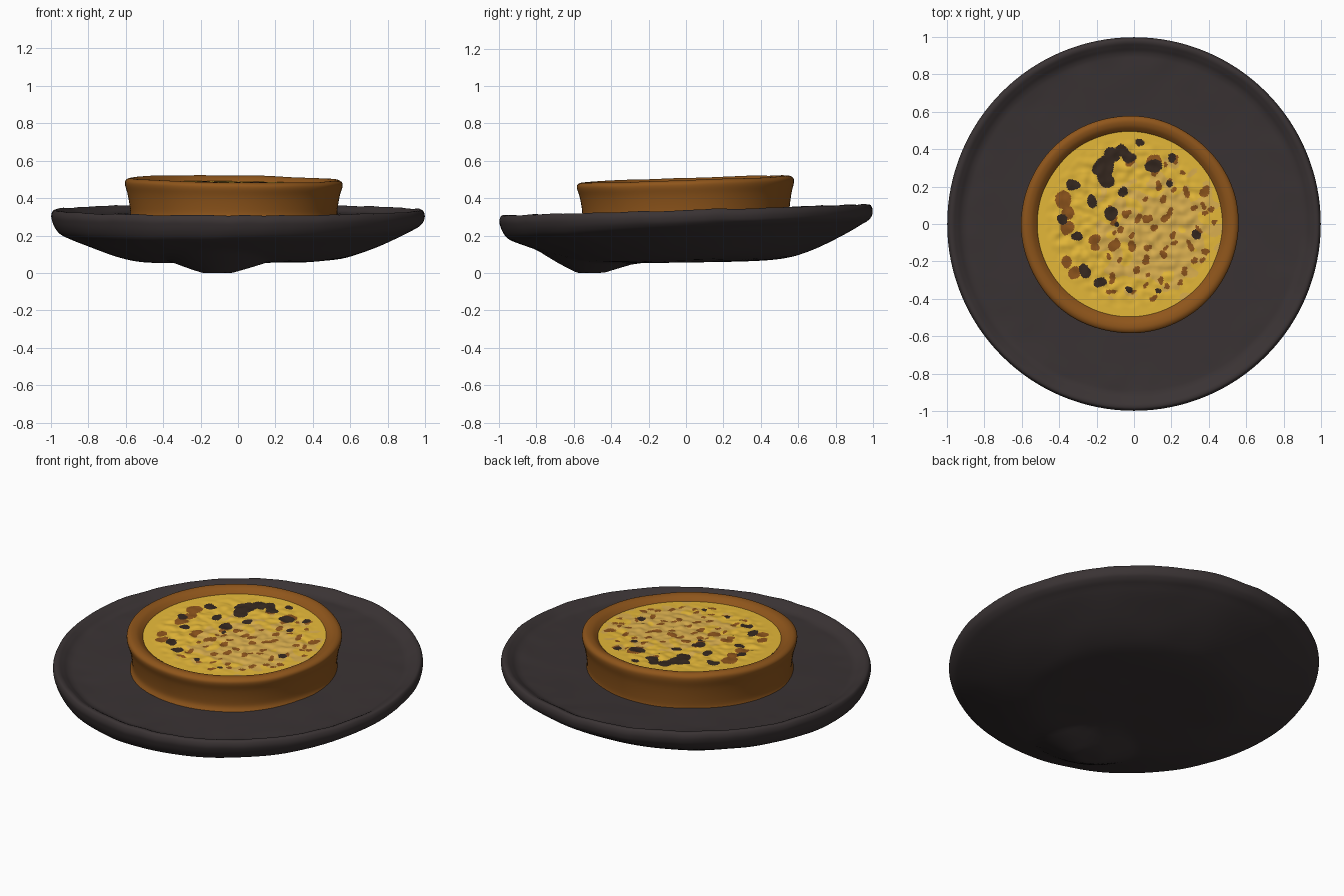
import bpy, bmesh, math, random
from mathutils import Vector, noise

random.seed(7)
if "Cube" in bpy.data.objects:
    bpy.data.objects.remove(bpy.data.objects["Cube"])


def material(name, rgb):
    m = bpy.data.materials.new(name)
    m.use_nodes = True
    m.diffuse_color = (*rgb, 1)
    bsdf = m.node_tree.nodes["Principled BSDF"]
    bsdf.inputs["Base Color"].default_value = (*rgb, 1)
    bsdf.inputs["Roughness"].default_value = 0.8
    return m


slate = material("charcoal stoneware", (0.042, 0.033, 0.034))
pastry = material("baked pastry", (0.275, 0.092, 0.011))
custard = material("yellow custard", (0.80, 0.49, 0.042))
tan = material("pale custard", (0.72, 0.44, 0.08))
toasted = material("toasted patch", (0.27, 0.09, 0.012))
burnt = material("burnt spot", (0.036, 0.021, 0.014))


def wobble(x, y, z, scale, seed=0):
    return noise.noise(Vector((x * scale, y * scale, z * scale + seed)))


def smooth_profile(points, steps):
    """Catmull-Rom curve through the profile points."""
    pts = [Vector(p) for p in points]
    out = []
    for i in range(len(pts) - 1):
        a, b, c, d = pts[max(i - 1, 0)], pts[i], pts[i + 1], pts[min(i + 2, len(pts) - 1)]
        for k in range(steps):
            t = k / steps
            out.append(0.5 * (2 * b + (c - a) * t + (2 * a - 5 * b + 4 * c - d) * t * t
                              + (3 * b - a - 3 * c + d) * t ** 3))
    return out + [pts[-1]]


def lathe(name, profile, segments, mats, shape, rule=None):
    """Revolve a profile, move each vertex with shape(), colour faces with rule()."""
    bm = bmesh.new()
    rings = []
    for r, z in profile:
        if r < 1e-4:
            rings.append([bm.verts.new(shape(0, 0, z))] * segments)
        else:
            angles = [math.tau * i / segments for i in range(segments)]
            rings.append([bm.verts.new(shape(r * math.cos(a), r * math.sin(a), z)) for a in angles])
    for lower, upper in zip(rings, rings[1:]):
        for i in range(segments):
            j = (i + 1) % segments
            corners = list(dict.fromkeys((lower[i], lower[j], upper[j], upper[i])))
            face = bm.faces.new(corners)
            face.smooth = True
            if rule:
                face.material_index = rule(face.calc_center_median())
    bmesh.ops.recalc_face_normals(bm, faces=bm.faces)
    mesh = bpy.data.meshes.new(name)
    bm.to_mesh(mesh)
    bm.free()
    for m in mats:
        mesh.materials.append(m)
    obj = bpy.data.objects.new(name, mesh)
    bpy.context.collection.objects.link(obj)
    return obj


# Plate: shallow tilted dish with a raised lip and an off-centre foot
def plate_shape(x, y, z):
    r = math.hypot(x, y)
    under = min(1, max(0, (0.28 - z) / 0.06))
    foot = (0.27 - math.hypot(x + 0.11, y + 0.53)) / 0.25
    tilt = 0.03 * y * min(1, z / 0.3)
    lip = 0.005 * wobble(x, y, 0, 9, 2) if r > 0.8 else 0
    z += tilt + 0.004 * wobble(x, y, z, 5) + lip * (1 - under)
    z += under * (r * (0.018 * x + 0.026 * y) - 0.075 * max(0, foot))
    return x, y, max(z, 0)


plate_profile = [(0, 0.058), (0.3, 0.058), (0.52, 0.067), (0.66, 0.1), (0.82, 0.162), (0.94, 0.218),
                 (0.982, 0.256), (0.998, 0.3), (0.99, 0.331), (0.97, 0.336), (0.945, 0.324),
                 (0.91, 0.306), (0.85, 0.301), (0.6, 0.295), (0.3, 0.293), (0, 0.293)]
lathe("plate", smooth_profile(plate_profile, 5), 128, [slate], plate_shape)


# Crust: flared pastry wall with a rounded rim
def crust_shape(x, y, z):
    k = 1 + 0.008 * wobble(x, y, z, 3, 1)
    lift = (z - 0.3) / 0.2
    z += lift * (0.033 * y - 0.012 * x + 0.005 * wobble(x, y, 0, 4, 3))
    return x * k - 0.022, y * k - 0.002, z


crust_profile = [(0.565, 0.28), (0.553, 0.31), (0.556, 0.36), (0.566, 0.42), (0.579, 0.467),
                 (0.576, 0.49), (0.555, 0.502), (0.527, 0.498), (0.505, 0.484), (0.49, 0.468), (0.48, 0.44)]
lathe("pastry_crust", smooth_profile(crust_profile, 4), 112, [pastry], crust_shape)

# Filling: custard disc with toasted and burnt marks (x, y, radius)
burnt_spots = [(-.16, .3, .055), (-.12, .36, .045), (-.06, .39, .038), (-.03, .36, .033), (-.15, .24, .04),
               (-.07, .17, .028), (.03, .44, .02), (.1, .31, .04), (.21, .35, .028), (.2, .22, .02),
               (-.33, .21, .035), (-.23, .12, .033), (-.12, .06, .036), (-.09, 0, .015), (-.38, .02, .03),
               (-.3, -.06, .02), (-.26, -.25, .036), (-.18, -.31, .03), (-.03, -.35, .02), (.34, -.06, .022),
               (.12, -.35, .015)]
toasted_spots = [(-.38, .13, .045), (-.35, .06, .04), (-.35, -.02, .035), (-.21, -.08, .033), (-.2, -.13, .028),
                 (-.36, -.2, .033), (-.32, -.26, .03), (.1, .34, .035), (-.02, .33, .022), (-.12, -.27, .02)]
for i in range(9):
    for j in range(11):
        x = -0.13 + 0.07 * i + random.uniform(-.028, .028)
        y = -0.42 + 0.075 * j + random.uniform(-.028, .028)
        if math.hypot(x, y) < 0.43 and not (x < 0.05 and y > 0.1) and random.random() < 0.85:
            size = random.uniform(0.011, 0.023)
            turn = random.uniform(0.3, 2)
            toasted_spots.append((x, y, size))
            toasted_spots.append((x + size * math.cos(turn), y + size * math.sin(turn), size * 0.8))


def in_spots(p, spots):
    px = p.x + 0.02 * wobble(p.x, p.y, 0, 13, 5.4)
    py = p.y + 0.02 * wobble(p.x, p.y, 0, 13, 9.4)
    return any((px - x) ** 2 + (py - y) ** 2 < r * r for x, y, r in spots)


def filling_colour(p):
    if in_spots(p, burnt_spots):
        return 3
    if in_spots(p, toasted_spots):
        return 2
    pale = math.hypot(p.x - 0.14, p.y + 0.04) + 0.3 * wobble(p.x, p.y, 0, 14)
    return 1 if pale < 0.28 else 0


def filling_shape(x, y, z):
    r = math.hypot(x, y)
    bumps = 0.008 * wobble(x, y, 0, 22, 6) * min(1, max(0, (0.46 - r) * 12))
    return x - 0.02, y, z + 0.033 * y - 0.01 * x + bumps


filling_profile = [(0.497 * k / 100, 0.474) for k in range(101)]
lathe("custard_filling", filling_profile, 400, [custard, tan, toasted, burnt], filling_shape, filling_colour)
